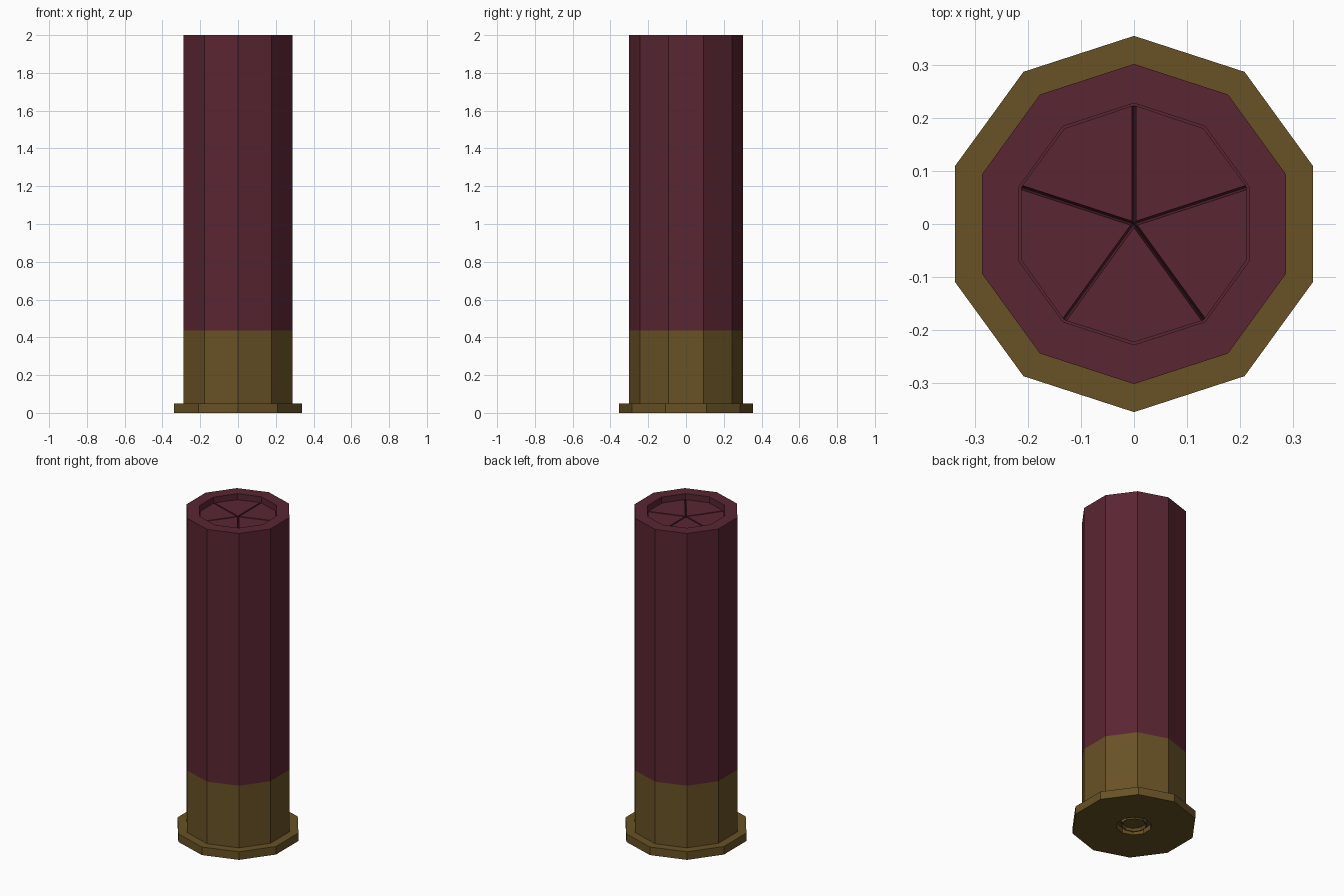
import bpy, bmesh
from math import sin, cos, pi, radians
from mathutils import Vector

cube = bpy.data.objects.get("Cube")
if cube:
    bpy.data.objects.remove(cube, do_unlink=True)

SIDES = 10


def make_material(name, rgb):
    mat = bpy.data.materials.new(name)
    mat.use_nodes = True
    colour = (*rgb, 1.0)
    mat.diffuse_color = colour
    mat.node_tree.nodes["Principled BSDF"].inputs["Base Color"].default_value = colour
    return mat


brass = make_material("aged brass", (0.138, 0.084, 0.019))
plastic = make_material("dark red plastic", (0.102, 0.019, 0.032))


def polar(radius, angle, z):
    return Vector((radius * cos(angle), radius * sin(angle), z))


def finish(bm, name, mat):
    bmesh.ops.remove_doubles(bm, verts=bm.verts, dist=0.00001)
    bmesh.ops.recalc_face_normals(bm, faces=bm.faces)
    mesh = bpy.data.meshes.new(name)
    bm.to_mesh(mesh)
    bm.free()
    mesh.materials.append(mat)
    obj = bpy.data.objects.new(name, mesh)
    bpy.context.collection.objects.link(obj)
    return obj


def lathe(name, profile, mat):
    """Ten-sided turned solid; radius 0 at an end closes it with a cap."""
    bm = bmesh.new()
    rings = [[bm.verts.new(polar(r, pi / 2 + 2 * pi * i / SIDES, z)) for i in range(SIDES)]
             for r, z in profile if r > 0]
    for low, high in zip(rings, rings[1:]):
        for i in range(SIDES):
            j = (i + 1) % SIDES
            bm.faces.new((low[i], low[j], high[j], high[i]))
    if profile[0][0] == 0:
        bm.faces.new(rings[0])
    if profile[-1][0] == 0:
        bm.faces.new(rings[-1])
    return finish(bm, name, mat)


# Brass base: primer pocket, rim flange and lower cup
lathe("brass_base", [(0, 0.03), (0.10, 0.03), (0.10, 0), (0.355, 0), (0.355, 0.05),
                     (0.302, 0.05), (0.302, 0.435), (0, 0.435)], brass)

# Primer seated in the pocket, with a shallow central dent
lathe("primer", [(0, 0.02), (0.062, 0.02), (0.07, 0.005), (0.075, 0.005),
                 (0.075, 0.03), (0, 0.03)], brass)

# Red tube with a recessed mouth
FLOOR = 1.94
lathe("tube", [(0, 0.435), (0.302, 0.435), (0.302, 2), (0.228, 2),
               (0.228, FLOOR), (0, FLOOR)], plastic)

# Crimped closure: five folded petals separated by narrow creases
bm = bmesh.new()
TOP, RADIUS, HALF = 1.965, 0.223, 0.004
for k in range(5):
    start = radians(90 + 72 * k)
    end = start + radians(72)
    middle = (start + end) / 2
    side_a = polar(HALF, start + pi / 2, 0)
    side_b = polar(HALF, end - pi / 2, 0)
    outline = [polar(HALF / sin(radians(36)), middle, TOP),
               polar(RADIUS, start, TOP) + side_a,
               polar(RADIUS, middle, TOP),
               polar(RADIUS, end, TOP) + side_b]
    base = [polar(0, 0, FLOOR), polar(RADIUS, start, FLOOR),
            polar(RADIUS, middle, FLOOR), polar(RADIUS, end, FLOOR)]
    top_verts = [bm.verts.new(p) for p in outline]
    base_verts = [bm.verts.new(p) for p in base]
    bm.faces.new(top_verts)
    for i in range(4):
        j = (i + 1) % 4
        bm.faces.new((base_verts[i], base_verts[j], top_verts[j], top_verts[i]))
bmesh.ops.remove_doubles(bm, verts=bm.verts, dist=0.00001)
finish(bm, "crimp_petals", plastic)
